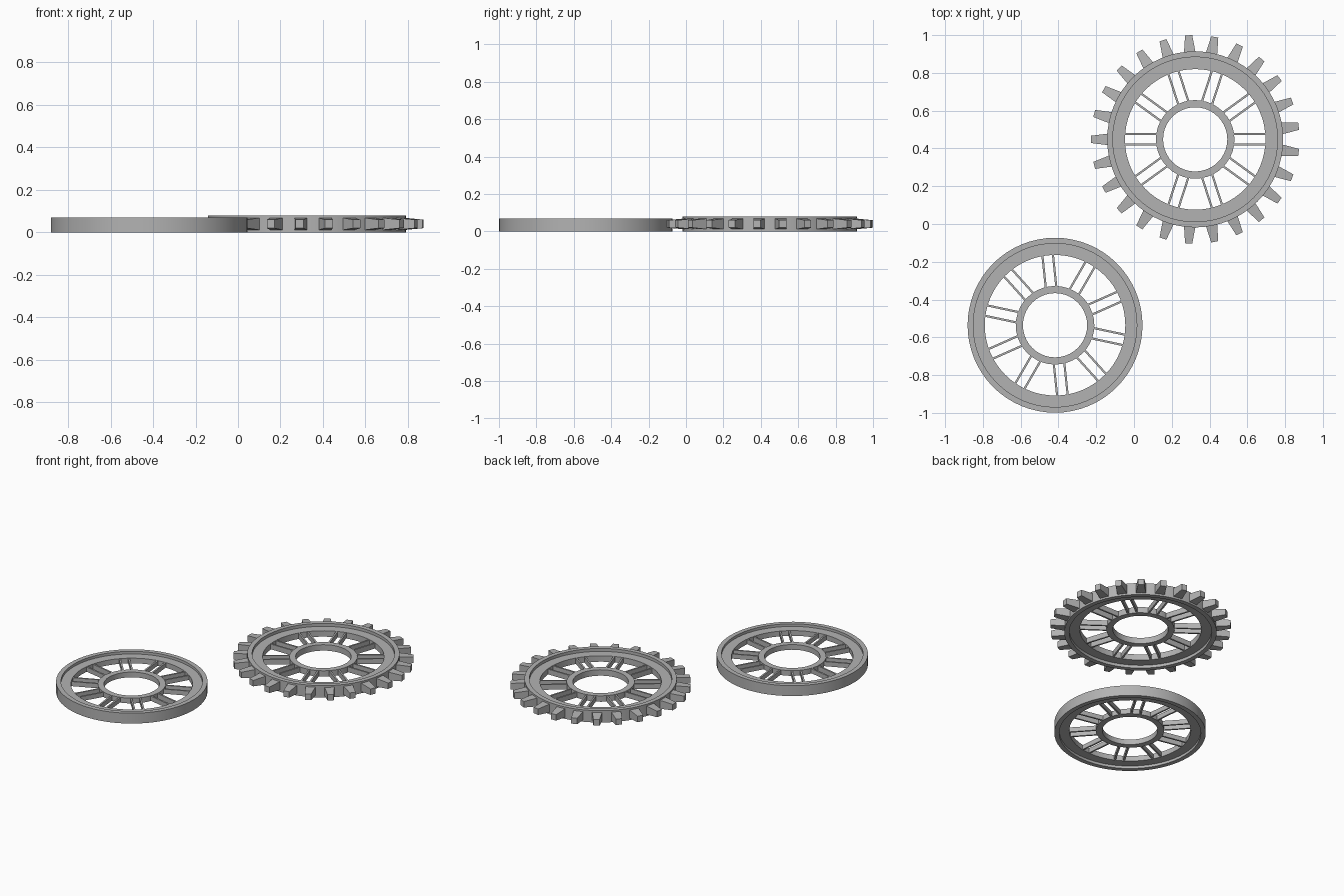
import bpy, bmesh, math
from mathutils import Matrix

if "Cube" in bpy.data.objects:
    bpy.data.objects.remove(bpy.data.objects["Cube"])

grey = bpy.data.materials.new("wheel_grey")
grey.diffuse_color = (0.45, 0.45, 0.45, 1)
grey.use_nodes = True
grey.node_tree.nodes["Principled BSDF"].inputs["Base Color"].default_value = grey.diffuse_color


def finish(name, bm, loc, smooth=False):
    bmesh.ops.recalc_face_normals(bm, faces=bm.faces)
    me = bpy.data.meshes.new(name)
    bm.to_mesh(me)
    bm.free()
    me.materials.append(grey)
    ob = bpy.data.objects.new(name, me)
    ob.location = (loc[0], loc[1], 0)
    bpy.context.collection.objects.link(ob)
    if smooth:
        bpy.ops.object.select_all(action='DESELECT')
        ob.select_set(True)
        bpy.context.view_layer.objects.active = ob
        bpy.ops.object.shade_smooth_by_angle(angle=math.radians(30))
    return ob


def ring(name, profile, loc, seg):
    """Revolve a closed (radius, height) profile around z."""
    bm = bmesh.new()
    loops = []
    for i in range(seg):
        a = 2 * math.pi * i / seg
        loops.append([bm.verts.new((r * math.cos(a), r * math.sin(a), z)) for r, z in profile])
    n = len(profile)
    for i in range(seg):
        p, q = loops[i], loops[(i + 1) % seg]
        for j in range(n):
            k = (j + 1) % n
            bm.faces.new((p[j], q[j], q[k], p[k]))
    return finish(name, bm, loc, True)


def block(bm, x0, x1, y, half0, half1, z, hz0, hz1, angle):
    """Radial bar tapering from x0 to x1, turned to the given angle."""
    ends = []
    for x, h, hz in ((x0, half0, hz0), (x1, half1, hz1)):
        ends.append([bm.verts.new((x, y + sy * h, z + sz * hz))
                     for sy, sz in ((-1, -1), (1, -1), (1, 1), (-1, 1))])
    a, b = ends
    bm.faces.new(a[::-1])
    bm.faces.new(b)
    for i in range(4):
        k = (i + 1) % 4
        bm.faces.new((a[i], a[k], b[k], b[i]))
    bmesh.ops.rotate(bm, verts=a + b, matrix=Matrix.Rotation(angle, 3, 'Z'))


def wheel(prefix, loc, r, height, turn):
    mid = height / 2
    lo, hi = height * 0.25, height * 0.75
    # rim: raised lip above and below a thinner inner band
    lip, inner = r - 0.03, 0.372
    ring(prefix + "_rim", [(r, 0), (r, height), (lip, height), (lip, hi),
                           (inner, hi), (inner, lo), (lip, lo), (lip, 0)], loc, 64)
    # hub
    ring(prefix + "_hub", [(0.208, lo), (0.208, hi), (0.17, hi), (0.17, lo)], loc, 40)
    # ten pairs of parallel spokes
    bm = bmesh.new()
    for i in range(10):
        for y in (-0.028, 0.028):
            block(bm, 0.195, 0.38, y, 0.0055, 0.0055, mid, height * 0.22, height * 0.22,
                  math.radians(turn + 36 * i))
    finish(prefix + "_spokes", bm, loc)


# plain wheel and toothed wheel
wheel("plain_wheel", (-0.418, -0.536), 0.463, 0.07, 24)
gear_loc = (0.324, 0.448)
wheel("gear_wheel", gear_loc, 0.466, 0.08, 0)

# tapered gear teeth
bm = bmesh.new()
for i in range(25):
    block(bm, 0.457, 0.552, 0, 0.031, 0.019, 0.04, 0.029, 0.02,
          math.pi + 2 * math.pi * i / 25)
finish("gear_teeth", bm, gear_loc)
